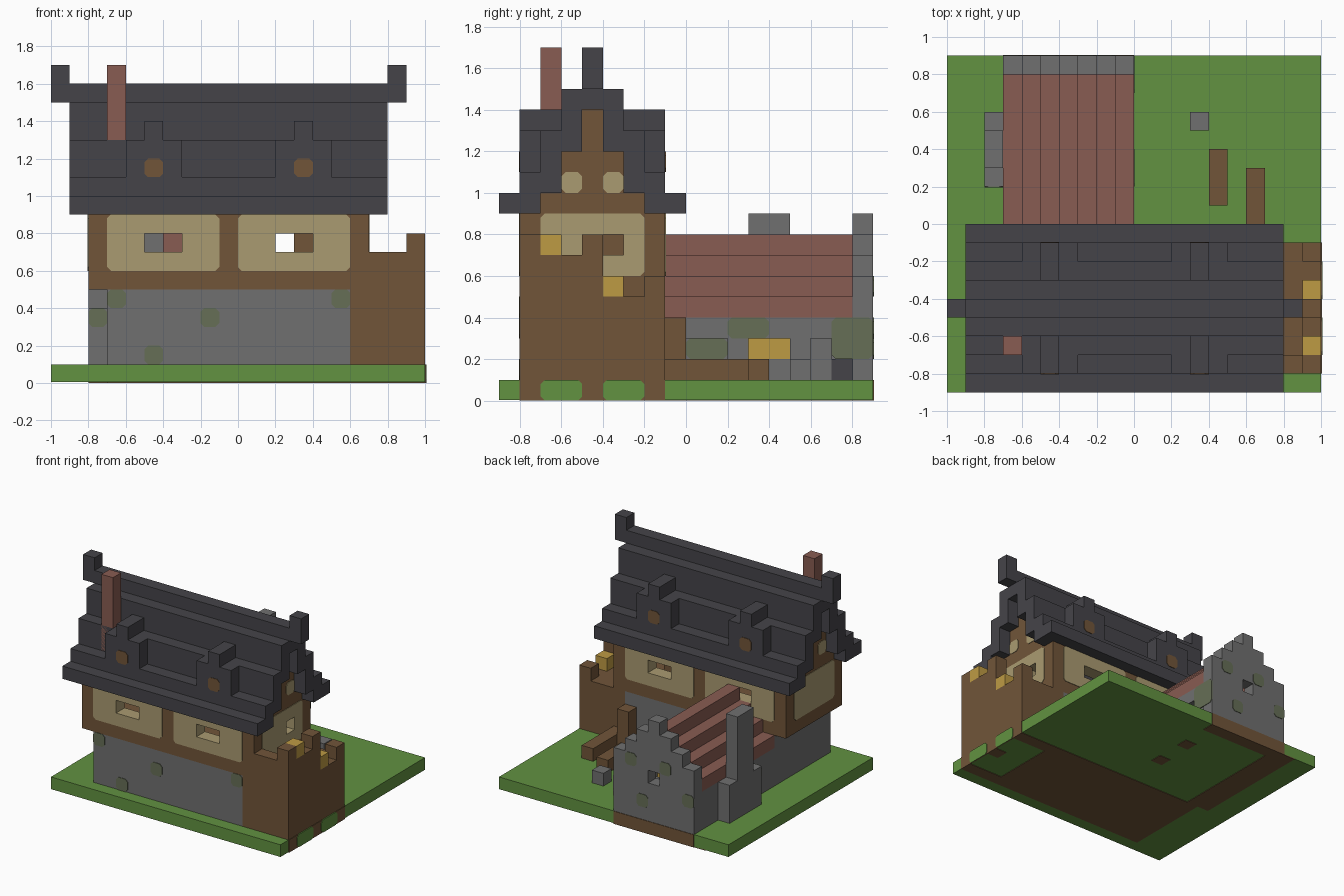
import bpy
import bmesh
from mathutils import Vector

if "Cube" in bpy.data.objects:
    bpy.data.objects.remove(bpy.data.objects["Cube"], do_unlink=True)

CELL = 0.1      # all part sizes below are in cells
THIN = 0.04     # half thickness of painted plates, in cells


def linear(c):
    c /= 255
    return c / 12.92 if c <= 0.04045 else ((c + 0.055) / 1.055) ** 2.4


def material(name, *rgb):
    mat = bpy.data.materials.new(name)
    mat.use_nodes = True
    colour = [linear(c) for c in rgb] + [1]
    mat.diffuse_color = colour
    mat.node_tree.nodes["Principled BSDF"].inputs["Base Color"].default_value = colour
    return mat


grass = material("grass green", 98, 146, 65)
timber = material("timber brown", 113, 85, 57)
plaster = material("plaster cream", 170, 155, 113)
stone = material("stone grey", 112, 112, 112)
moss = material("mossy stone", 102, 110, 86)
slate = material("slate", 69, 68, 73)
brick = material("brick red", 137, 92, 82)
straw = material("straw yellow", 190, 155, 68)


def part(name, mat, boxes, chamfer=None):
    """One object from boxes (x0, x1, y0, y1, z0, z1); flat ones become plates.
    chamfer is the axis along which the edges are cut off."""
    bm = bmesh.new()
    for b in boxes:
        lo, hi = Vector(b[::2]), Vector(b[1::2])
        for a in range(3):
            if lo[a] == hi[a]:
                lo[a] -= THIN
                hi[a] += THIN
        cube = bmesh.ops.create_cube(bm, size=1)["verts"]
        for v in cube:
            v.co = [CELL * (hi[a] if v.co[a] > 0 else lo[a]) for a in range(3)]
    if chamfer is not None:
        edges = [e for e in bm.edges
                 if abs((e.verts[0].co - e.verts[1].co).normalized()[chamfer]) > 0.9]
        bmesh.ops.bevel(bm, geom=edges, offset=0.02, segments=1, affect="EDGES")
    mesh = bpy.data.meshes.new(name)
    bm.to_mesh(mesh)
    bm.free()
    mesh.materials.append(mat)
    obj = bpy.data.objects.new(name, mesh)
    bpy.context.collection.objects.link(obj)
    return obj


def cut(obj, boxes, grow=0.0):
    """Cut window openings through an object."""
    cutter = part("cutter", obj.data.materials[0],
                  [[v + (grow if i % 2 else -grow) for i, v in enumerate(b)] for b in boxes])
    cutter.hide_render = True
    mod = obj.modifiers.new("openings", "BOOLEAN")
    mod.operation = "DIFFERENCE"
    mod.solver = "EXACT"
    mod.object = cutter
    bpy.context.view_layer.objects.active = obj
    bpy.ops.object.modifier_apply(modifier=mod.name)
    bpy.data.objects.remove(cutter, do_unlink=True)


def flip(boxes):
    """Mirror boxes across the ridge of the main house."""
    return [(a, b, -9 - d, -9 - c, e, f) for a, b, c, d, e, f in boxes]


def both(boxes):
    return boxes + flip(boxes)


# Ground with bare earth below the walls
part("ground", grass, [(-10, 10, -9, 9, THIN, 1)])
part("earth_underside", timber, [
    (-7, 7, -8, -1, 0, THIN * 2), (-8, -6, -1, 9, 0, THIN * 2),
    (-6, 0, 8, 9, 0, THIN * 2), (7, 10, -2, -1, 0, THIN * 2),
    (7, 10, -8, -7, 0, THIN * 2), (9, 10, -5, -4, 0, THIN * 2),
    (-1, 0, 2, 3, 0, THIN * 2), (-1, 0, 5, 6, 0, THIN * 2)])
part("earth_edges", timber, [(-7, 0, 9, 9, 0, 1), (10, 10, -8, -1, 0, 1)])
part("grass_tufts", grass, [(10 + THIN, 10 + THIN, -7, -5, 0, 1),
                            (10 + THIN, 10 + THIN, -4, -2, 0, 1)], chamfer=0)

# Main house: stone ground floor and timber upper floor
part("stone_floor", stone, [(-7, 6, -8, -1, 1, 5)])
part("front_moss", moss, [(x, x + 1, -8, -8, z, z + 1)
                          for x, z in ((-7, 4), (-2, 3), (-5, 1), (5, 4))], chamfer=1)
part("floor_beam", timber, [(-8, 7, -8, -1, 5, 6)])

wall = [(-8, 7, -8, -7, 6, 9)]
panels = [(-7, -1, -8 - THIN, -7 + THIN, 6, 9), (0, 6, -8 - THIN, -7 + THIN, 6, 9)]
windows = [(-5, -3, -9, -6, 7, 8), (2, 4, -9, -6, 7, 8)]
for side, place in (("front", list), ("back", flip)):
    cut(part(side + "_wall", timber, place(wall)), place(windows), 0.2)
    cut(part(side + "_panels", plaster, place(panels), chamfer=1), place(windows))

side_window = [(5, 8, -4, -3, 7, 8)]
for side, x in (("left", 6), ("right", -8)):
    side_wall = part(side + "_wall", timber, [(x, x + 1, -7, -2, 6, 9)])
    panel = part(side + "_panel", plaster,
                 [(x - THIN, x + 1 + THIN, -7, -2, 6, 9)], chamfer=0)
    if side == "left":
        cut(side_wall, side_window, 0.2)
        cut(panel, side_window)
    part(side + "_gable", timber, [(x, x + 1, -7 + k, -2 - k, 9 + k * 2 - (k > 0), 10 + k * 2)
                                   for k in range(3)])
    part(side + "_gable_panels", plaster,
         both([(x - THIN, x + 1 + THIN, -6, -5, 10, 11)]), chamfer=0)
part("inner_post", timber, [(3, 4, -4, -3, 6, 9)])

# Stepped slate roof with ridge, finials, dormers and chimney
steps = [(-9, 9, 10), (-8, 9, 11), (-7, 10, 13), (-6, 12, 15)]
part("roof_steps", slate, both([(-9, 8, y, y + 1, lo, hi) for y, lo, hi in steps]))
part("roof_ridge", slate, [(-9, 8, -5, -4, 14, 16)])
part("roof_finials", slate, [(x, x + 1, -5, -4, 15, 17) for x in (-10, 8)])
for name, x in (("right", -5), ("left", 3)):
    part(name + "_dormers", slate, both([(x - 1, x + 2, -8, -7, 11, 13),
                                         (x, x + 1, -8, -6, 13, 14)]))
    part(name + "_dormer_shutters", timber,
         both([(x, x + 1, -8, -8, 11, 12)]), chamfer=1)
part("chimney", brick, [(-7, -6, -7, -6, 11, 17)])

# Timber lean-to with straw
part("lean_to", timber, [
    (6, 9, -8, -1, 1, 5), (7, 9, -8, -7, 5, 7), (9, 10, -8, -7, 1, 8),
    (9, 10, -7, -5, 1, 7), (9, 10, -5, -4, 1, 8), (9, 10, -4, -2, 1, 5),
    (9, 10, -2, -1, 1, 6)])
part("straw_bundles", straw, [(9, 10, -7, -6, 7, 8), (9, 10, -4, -3, 5, 6)])

# Rear shed: stepped end wall, right wall, buttress and open left side
part("shed_end_wall", stone, [(c - 7, c - 6, 8, 9, 1, 6 + min(c, 6 - c))
                              for c in range(7) if c != 3]
     + [(-4, -3, 8, 9, 1, 4), (-4, -3, 8, 9, 5, 9)])
part("shed_right_wall", stone, [(-7, -6, -1, 8, 1, 4)])
part("shed_buttress", stone, [(-8, -7, 3, 5, 1, 9), (-8, -7, 2, 3, 1, 4),
                              (-8, -7, 5, 6, 1, 4)])
part("shed_pillars", stone, [(-1, 0, y, y + 1, 1, 3) for y in (2, 5)]
     + [(-1, 0, -1, 8, 3, 4), (-3, -1, 3, 5, 1, 2), (-2, -1, 6, 7, 1, 3)])
part("shed_straw", straw, [(-3, -1, 3, 5, 2, 3)])
part("shed_slate_block", slate, [(-2, -1, 7, 8, 1, 2)])
part("shed_roof", brick, [(x, x + 1, -1, 8, 4 + k, 5 + k)
                          for k in range(4) for x in (k - 7, -1 - k)])
part("end_wall_moss", moss, [(x, x + 1, 9, 9, z, z + 1)
                             for x, z in ((-2, 5), (-3, 2), (-5, 5), (-7, 3))], chamfer=1)
part("shed_moss", moss, [(0, 0, 2, 4, 3, 4), (0, 0, 7, 9, 2, 4),
                         (-6, -6, 0, 2, 2, 3)], chamfer=0)
part("buttress_moss", moss, [(-8, -7, 2, 2, 3, 4)], chamfer=1)

# Loose beams and rubble in the yard
part("yard_beams", timber, [(4, 5, 1, 4, 1, 2), (6, 7, 0, 3, 1, 2),
                            (5, 6, -1, 0, 1, 4), (6, 7, -1, 0, 1, 2)])
part("yard_stone", stone, [(3, 4, 5, 6, 1, 2)])
